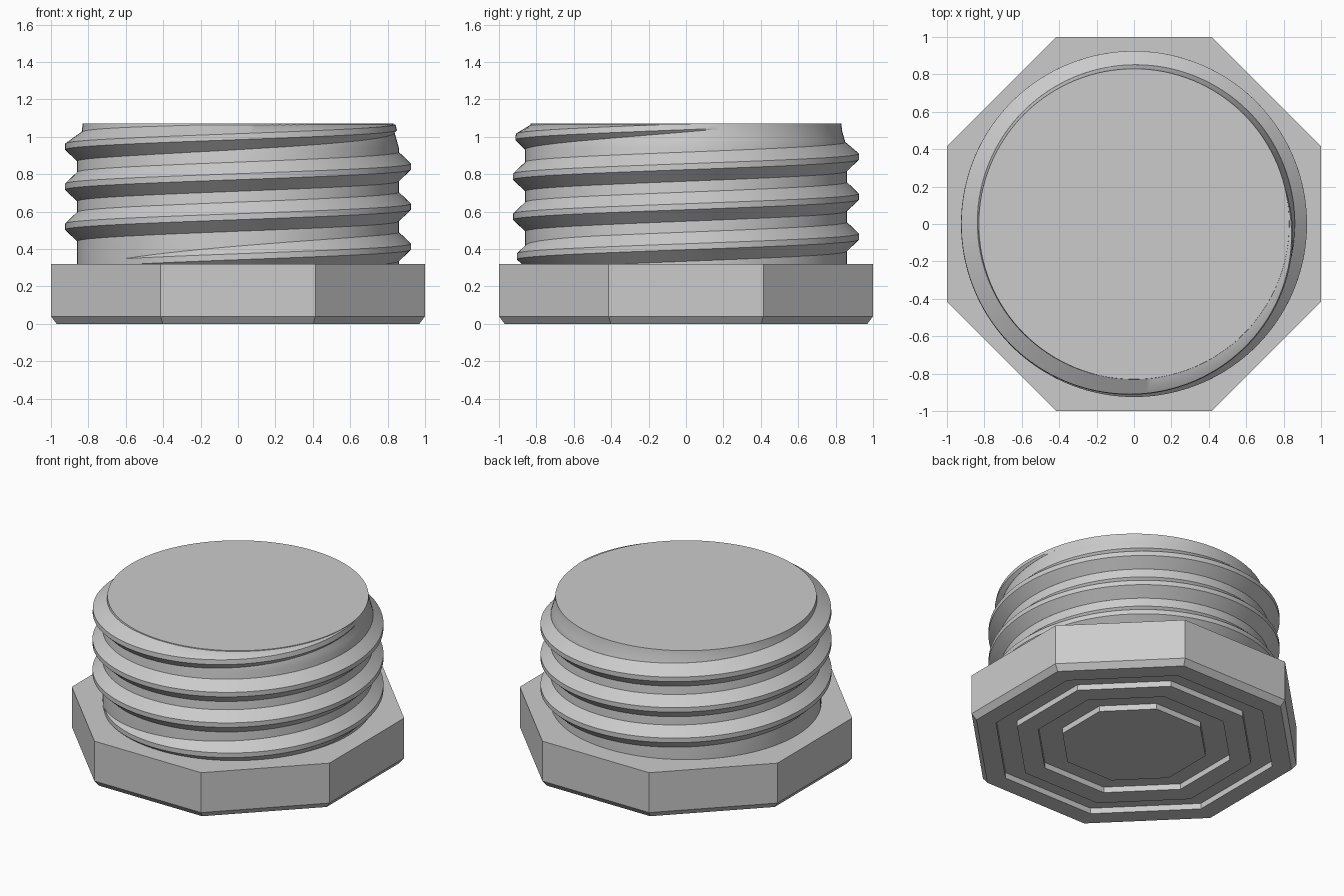
import bpy
import bmesh
from math import cos, sin, pi, radians, tau

old = bpy.data.objects.get("Cube")
if old:
    bpy.data.objects.remove(old, do_unlink=True)

grey = bpy.data.materials.new("plain grey")
grey.use_nodes = True
colour = (0.6, 0.6, 0.6, 1)
grey.diffuse_color = colour
grey.node_tree.nodes["Principled BSDF"].inputs["Base Color"].default_value = colour


def skin(name, rings, close_rings):
    """Join consecutive rings of points into a capped solid."""
    bm = bmesh.new()
    loops = [[bm.verts.new(p) for p in ring] for ring in rings]
    n = len(loops[0])
    for a, b in zip(loops, loops[1:]):
        for i in range(n):
            j = (i + 1) % n
            bm.faces.new((a[i], a[j], b[j], b[i]))
    if close_rings:
        bm.faces.new(loops[0])
        bm.faces.new(loops[-1])
    bmesh.ops.recalc_face_normals(bm, faces=bm.faces)
    mesh = bpy.data.meshes.new(name)
    bm.to_mesh(mesh)
    bm.free()
    mesh.materials.append(grey)
    obj = bpy.data.objects.new(name, mesh)
    bpy.context.collection.objects.link(obj)
    bpy.ops.object.select_all(action="DESELECT")
    obj.select_set(True)
    bpy.context.view_layer.objects.active = obj
    bpy.ops.object.shade_smooth_by_angle(angle=radians(30))
    return obj


def lathe(name, profile, sides, phase=0.0):
    """Turn (radius, height) points around the z axis."""
    turn = [phase + tau * i / sides for i in range(sides)]
    return skin(name, [[(r * cos(t), r * sin(t), z) for t in turn]
                       for r, z in profile], True)


# Octagonal head: grooved underside, bottom chamfer, straight sides
DEPTH = 0.04
head = []
for inner, outer in ((0.44, 0.59), (0.72, 0.85)):
    head += [(inner, 0), (inner, DEPTH), (outer, DEPTH), (outer, 0)]
head += [(0.97, 0), (1, DEPTH), (1, 0.32)]
lathe("octagonal_head", [(a / cos(pi / 8), z) for a, z in head], 8, pi / 8)

# Round core, narrowing slightly at the top
ROOT = 0.86
lathe("threaded_core", [(ROOT, 0.3), (ROOT, 0.94), (0.848, 0.985),
                        (0.835, 1.03), (0.83, 1.07)], 128)

# Helical thread that rises from the core and sinks back at both ends
PITCH, START_Z, CREST = 0.214, 0.412, 0.925
FIRST, LAST, STEPS = -0.75 * pi, 6.1 * pi, 440
rings = []
for k in range(STEPS + 1):
    t = FIRST + (LAST - FIRST) * k / STEPS
    rise = min(1, (t - FIRST) / (0.6 * pi), (LAST - t) / (0.95 * pi))
    rise = max(0.02, rise * (2 - rise))
    mid = START_Z + PITCH * t / tau
    tip = ROOT + (CREST - ROOT) * rise
    flat, foot = 0.016, 0.016 + 0.062 * rise
    section = ((0.80, -foot), (ROOT, -foot), (tip, -flat),
               (tip, flat), (ROOT, foot), (0.80, foot))
    # Near the top the foot follows the narrowing core
    ring = []
    for r, dz in section:
        z = min(mid + dz, 1.066)
        if z > 0.94:
            r -= 0.26 * (z - 0.94) * (1.0 if r <= ROOT else 1.2 - rise)
        ring.append((r * cos(t), r * sin(t), z))
    rings.append(ring)
skin("screw_thread", rings, True)
